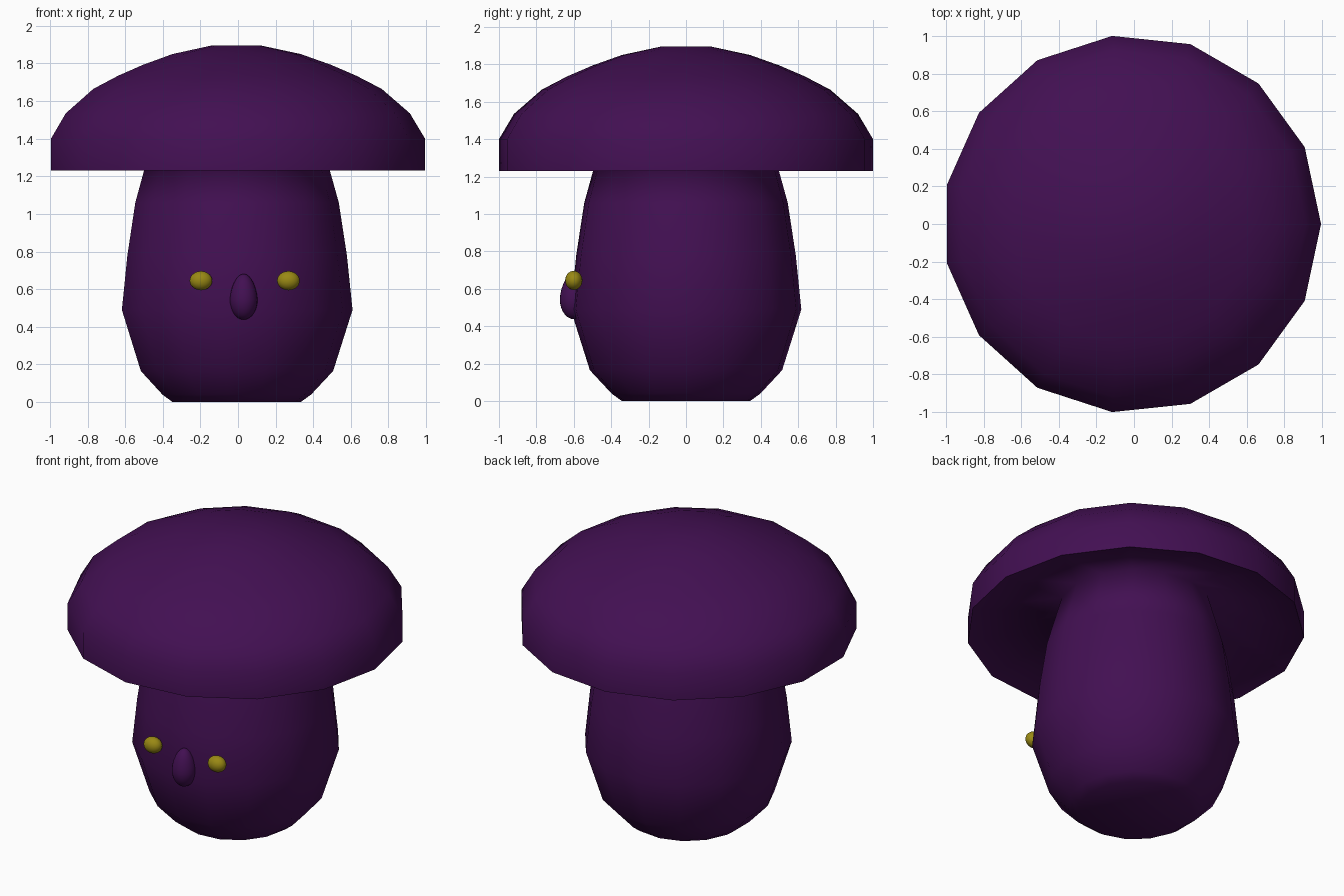
import bpy, bmesh, math

if "Cube" in bpy.data.objects:
    bpy.data.objects.remove(bpy.data.objects["Cube"])

SIDES = 15
CX = -0.011  # odd-sided ring is shifted so its bounds are centred


def material(name, rgb):
    m = bpy.data.materials.new(name)
    m.diffuse_color = (*rgb, 1)
    m.use_nodes = True
    m.node_tree.nodes["Principled BSDF"].inputs["Base Color"].default_value = m.diffuse_color
    return m


purple = material("purple", (0.055, 0.005, 0.085))
yellow = material("yellow", (0.32, 0.25, 0.007))


def finish(bm, name, mat):
    bmesh.ops.recalc_face_normals(bm, faces=bm.faces)
    for f in bm.faces:
        f.smooth = True
    me = bpy.data.meshes.new(name)
    bm.to_mesh(me)
    bm.free()
    me.materials.append(mat)
    ob = bpy.data.objects.new(name, me)
    bpy.context.collection.objects.link(ob)
    return ob


# Mushroom body: stem, hollow underside and cap as one lathed profile (r, z)
profile = [(0.345, 0), (0.40, 0.04), (0.517, 0.165), (0.62, 0.49), (0.59, 0.78),
           (0.547, 1.06), (0.455, 1.39),
           (1.0055, 1.23), (1.0055, 1.40), (0.925, 1.535), (0.775, 1.665),
           (0.64, 1.735), (0.505, 1.793), (0.345, 1.85), (0.135, 1.895)]
RIM = 7
bm = bmesh.new()
rings = []
for r, z in profile:
    angles = [2 * math.pi * i / SIDES for i in range(SIDES)]
    rings.append([bm.verts.new((CX + r * math.cos(a), r * math.sin(a), z)) for a in angles])
for low, high in zip(rings, rings[1:]):
    for i in range(SIDES):
        j = (i + 1) % SIDES
        bm.faces.new((low[i], low[j], high[j], high[i]))
bm.faces.new(rings[0][::-1])
bm.faces.new(rings[-1])
# Crisp lower rim of the cap
for i in range(SIDES):
    bm.edges.get((rings[RIM][i], rings[RIM][(i + 1) % SIDES])).smooth = False
finish(bm, "mushroom_body", purple)


def ball(name, centre, radii, mat, taper=0.0):
    """Ellipsoid; taper narrows and stretches the top into an egg."""
    bm = bmesh.new()
    bmesh.ops.create_uvsphere(bm, u_segments=24, v_segments=14, radius=1)
    for v in bm.verts:
        k = 1 - taper * max(v.co.z, 0)
        v.co.x *= radii[0] * k
        v.co.y *= radii[1] * k
        v.co.z *= radii[2] * (1 + taper if v.co.z > 0 else 1 - taper)
    ob = finish(bm, name, mat)
    ob.location = centre
    return ob


# Eyes and nose
for side, x in (("left", -0.197), ("right", 0.268)):
    ball(side + "_eye", (x, -0.60, 0.645), (0.06, 0.046, 0.051), yellow)
ball("nose", (0.03, -0.60, 0.545), (0.074, 0.075, 0.122), purple, 0.12)
